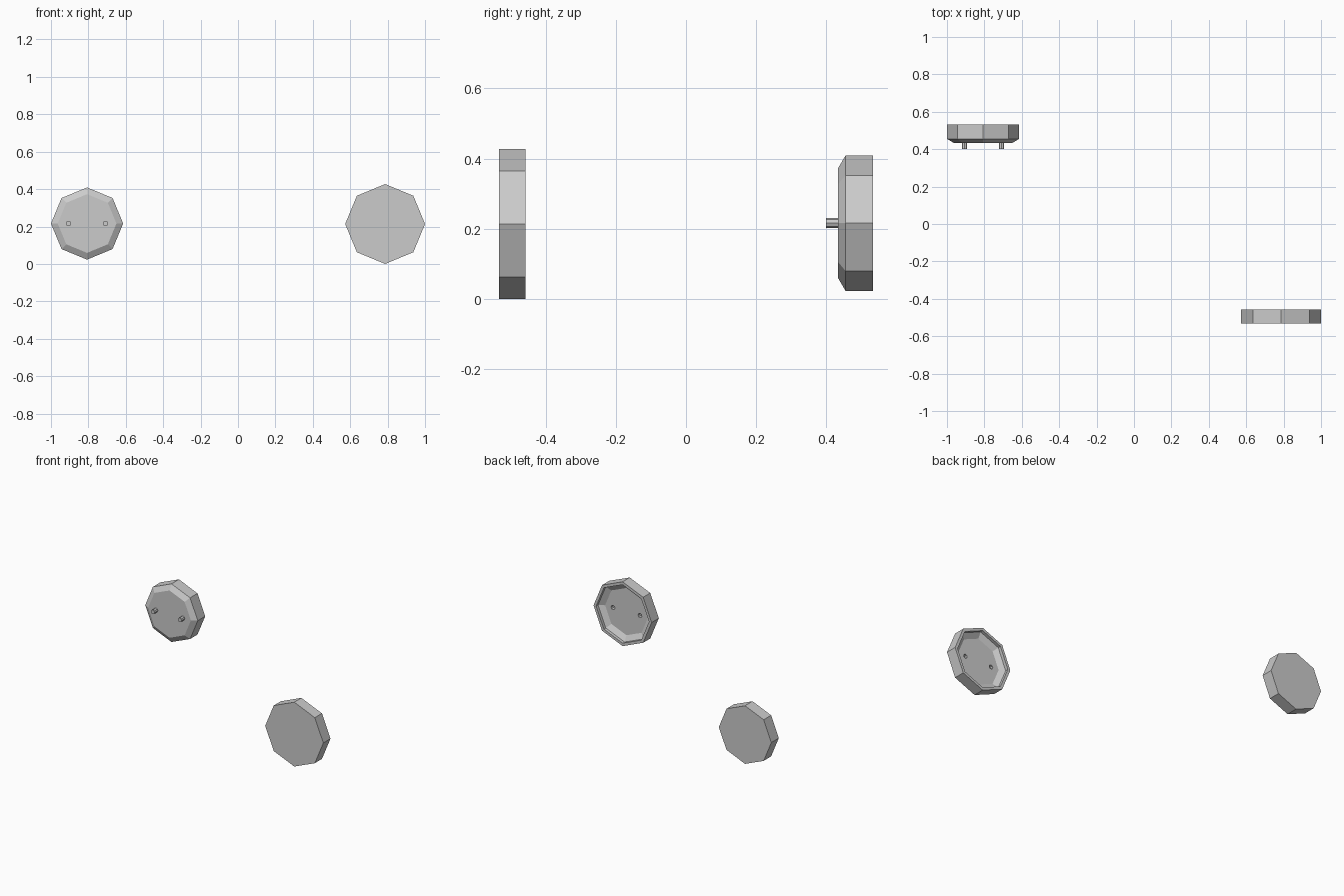
import bpy, bmesh
from math import cos, sin, pi

if "Cube" in bpy.data.objects:
    bpy.data.objects.remove(bpy.data.objects["Cube"])

SIDES = 8
PIN_OFFSET, PIN_R = 0.099, 0.014


def turned(name, cx, cz, rings):
    """Faceted solid along y from a closed-ended profile of (y, radius) rings."""
    bm = bmesh.new()
    loops = [[bm.verts.new((cx + r * cos(2 * pi * i / SIDES), y,
                            cz + r * sin(2 * pi * i / SIDES)))
              for i in range(SIDES)] for y, r in rings]
    for a, b in zip(loops, loops[1:]):
        for i in range(SIDES):
            j = (i + 1) % SIDES
            bm.faces.new((a[i], a[j], b[j], b[i]))
    bm.faces.new(loops[0])
    bm.faces.new(loops[-1])
    bmesh.ops.recalc_face_normals(bm, faces=bm.faces)
    mesh = bpy.data.meshes.new(name)
    bm.to_mesh(mesh)
    bm.free()
    obj = bpy.data.objects.new(name, mesh)
    bpy.context.collection.objects.link(obj)
    return obj


# Plug half: solid octagonal plate with a chamfered front
PX, PZ = -0.807, 0.216
turned("plug_plate", PX, PZ, [(0.533, 0.193), (0.455, 0.193), (0.434, 0.157)])

# Two pins on the plug
for side, label in ((-1, "left"), (1, "right")):
    turned(f"{label}_pin", PX + side * PIN_OFFSET, PZ,
           [(0.44, PIN_R), (0.400, PIN_R)])

# Receiving half: octagonal cup, flat in front, recessed at the back
CX, CZ = 0.7865, 0.2135
cup = turned("socket_cup", CX, CZ,
             [(-0.533, 0.2135), (-0.458, 0.2135), (-0.458, 0.194),
              (-0.478, 0.194), (-0.499, 0.157)])

# Pin holes in the floor of the cup
for side, label in ((-1, "left"), (1, "right")):
    cutter = turned(f"{label}_hole_cutter", CX + side * PIN_OFFSET, CZ,
                    [(-0.528, PIN_R), (-0.48, PIN_R)])
    cutter.hide_render = True
    mod = cup.modifiers.new(f"{label}_hole", 'BOOLEAN')
    mod.operation = 'DIFFERENCE'
    mod.solver = 'EXACT'
    mod.object = cutter
    bpy.context.view_layer.objects.active = cup
    bpy.ops.object.modifier_apply(modifier=mod.name)
    bpy.data.objects.remove(cutter)
